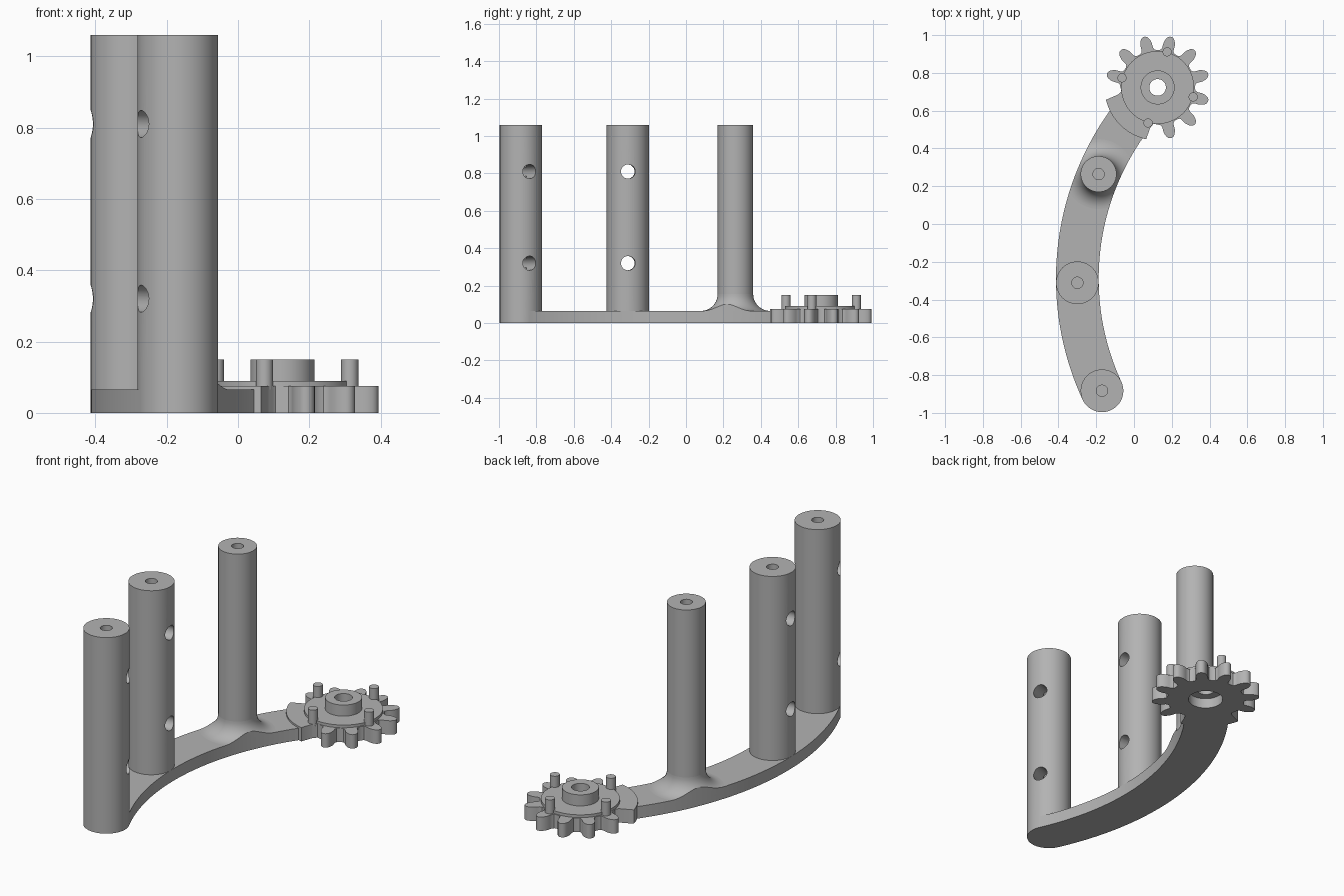
import bpy, bmesh
from math import sin, cos, pi, radians
from mathutils import Matrix, Vector

cube = bpy.data.objects.get("Cube")
if cube:
    bpy.data.objects.remove(cube)

# One grey for the whole part
grey = bpy.data.materials.new("plain grey")
grey.use_nodes = True
colour = (0.45, 0.45, 0.45, 1)
grey.diffuse_color = colour
grey.node_tree.nodes["Principled BSDF"].inputs["Base Color"].default_value = colour

TOP = 1.06                       # post height
ARM_Z = 0.065                    # arm thickness
ARC = Vector((1.116, -0.289))    # centre of the curved arm
ARC_R, HALF = 1.416, 0.113       # arm centreline radius, half width
GEAR = Vector((0.125, 0.723))    # gear centre


def polar(r, deg, centre=(0, 0)):
    a = radians(deg)
    return Vector((centre[0] + r * cos(a), centre[1] + r * sin(a)))


def finish(name, bm):
    bmesh.ops.recalc_face_normals(bm, faces=bm.faces)
    mesh = bpy.data.meshes.new(name)
    bm.to_mesh(mesh)
    bm.free()
    mesh.materials.append(grey)
    obj = bpy.data.objects.new(name, mesh)
    bpy.context.collection.objects.link(obj)
    return obj


def prism(name, outline, z0, z1):
    bm = bmesh.new()
    face = bm.faces.new([bm.verts.new((p[0], p[1], z0)) for p in outline])
    up = bmesh.ops.extrude_face_region(bm, geom=[face])["geom"]
    bmesh.ops.translate(bm, vec=(0, 0, z1 - z0),
                        verts=[v for v in up if isinstance(v, bmesh.types.BMVert)])
    return finish(name, bm)


def cylinder(name, centre, r, z0, z1, n=64):
    return prism(name, [polar(r, 360 * i / n, centre) for i in range(n)], z0, z1)


def cross_pin(centre, z, deg, r=0.038):
    bm = bmesh.new()
    turn = Matrix.Rotation(radians(deg), 4, "Z") @ Matrix.Rotation(pi / 2, 4, "Y")
    bmesh.ops.create_cone(bm, cap_ends=True, segments=40, radius1=r, radius2=r, depth=0.5,
                          matrix=Matrix.Translation((centre[0], centre[1], z)) @ turn)
    return finish("cutter", bm)


def combine(obj, tool, operation="DIFFERENCE"):
    mod = obj.modifiers.new("cut", "BOOLEAN")
    mod.operation, mod.solver, mod.object = operation, "EXACT", tool
    bpy.context.view_layer.update()
    graph = bpy.context.evaluated_depsgraph_get()
    mesh = bpy.data.meshes.new_from_object(obj.evaluated_get(graph))
    obj.modifiers.clear()
    obj.data = mesh
    bpy.data.objects.remove(tool)


# Curved arm from the front post to the gear
START, END, STEPS = 204.8, 140, 48
angles = [START + (END - START) * i / STEPS for i in range(STEPS + 1)]
arm_outline = ([polar(ARC_R + HALF, a, ARC) for a in angles]
               + [polar(ARC_R - HALF, a, ARC) for a in reversed(angles)])
parts = [prism("curved_arm", arm_outline, 0, ARM_Z)]

# Three posts with screw bores; the two thick ones have cross holes
for name, deg, r, crossed in (("front_post", START, HALF, True),
                              ("middle_post", 180.9, HALF, True),
                              ("rear_post", 157, 0.095, False)):
    centre = polar(ARC_R, deg, ARC)
    post = cylinder(name, centre, r, 0 if crossed else 0.02, TOP)
    combine(post, cylinder("cutter", centre, 0.03, ARM_Z, TOP + 0.1, 32))
    if crossed:
        for z in (0.32, 0.81):
            combine(post, cross_pin(centre, z, deg - 180))
    parts.append(post)

# Flared foot of the rear post, trimmed to the arm's sides
bm = bmesh.new()
flare = 0.09
profile = [(0, 0.03), (0.185, 0.03)]
for i in range(13):
    a = pi / 2 * i / 12
    profile.append((0.185 - flare * sin(a), ARM_Z + flare * (1 - cos(a))))
profile.append((0, ARM_Z + flare))
verts = [bm.verts.new((x, 0, z)) for x, z in profile]
edges = [bm.edges.new(pair) for pair in zip(verts, verts[1:])]
bmesh.ops.spin(bm, geom=verts + edges, cent=(0, 0, 0), axis=(0, 0, 1),
               angle=2 * pi, steps=64, use_duplicate=False)
bmesh.ops.remove_doubles(bm, verts=bm.verts, dist=1e-5)
bmesh.ops.translate(bm, verts=bm.verts, vec=(centre[0], centre[1], 0))
foot = finish("rear_post_foot", bm)
combine(foot, prism("cutter", arm_outline, 0.02, 0.4), "INTERSECT")
parts.append(foot)

# Gear plate: nine rounded teeth and a plain sector that joins the arm
flank = [(0.193, 0.045), (0.198, 0.036), (0.208, 0.031), (0.222, 0.031), (0.237, 0.031),
         (0.252, 0.027), (0.265, 0.021), (0.273, 0.014), (0.277, 0.005)]
outline = []
for k in range(9):
    turn = Matrix.Rotation(radians(-75 + 30 * k), 2)
    tooth = [(r, -w) for r, w in flank] + [(r, w) for r, w in reversed(flank)]
    outline += [GEAR + turn @ Vector(p) for p in tooth]
outline += [polar(0.193, 186, GEAR), polar(0.21, 190, GEAR)]
outline += [polar(0.281, 193.5 + 64 * i / 20, GEAR) for i in range(21)]
outline += [polar(0.21, 260, GEAR), polar(0.193, 264, GEAR)]
plate = prism("gear_plate", outline, 0, 0.075)
disc = cylinder("gear_disc", GEAR, 0.193, 0.06, 0.09, 80)
hub = cylinder("gear_hub", GEAR, 0.09, 0.07, 0.15)
for obj in (plate, disc, hub):
    combine(obj, cylinder("cutter", GEAR, 0.044, -0.1, 0.3, 48))
combine(plate, cylinder("cutter", GEAR, 0.088, -0.1, 0.055))
parts += [plate, disc, hub]

# Four drive pegs around the disc
for k in range(4):
    parts.append(cylinder(f"peg_{k + 1}", polar(0.195, 75 + 90 * k, GEAR), 0.024, 0.03, 0.15, 32))

# Smooth the round sides, keep the rims sharp
bpy.ops.object.select_all(action="DESELECT")
for obj in parts:
    obj.select_set(True)
bpy.context.view_layer.objects.active = parts[0]
bpy.ops.object.shade_smooth_by_angle(angle=radians(30))
